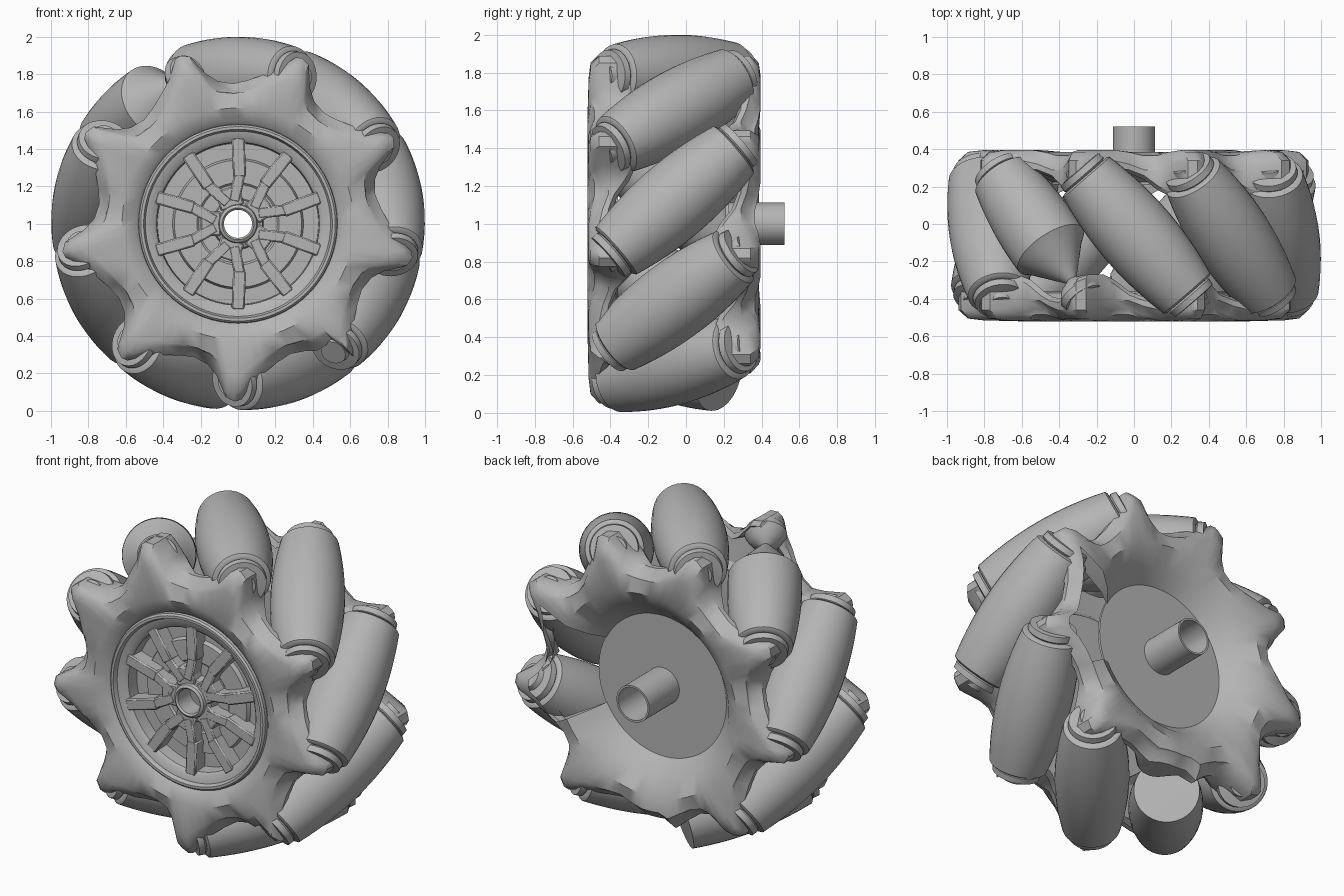
import bpy, bmesh, math
from mathutils import Vector, Matrix

if "Cube" in bpy.data.objects:
    bpy.data.objects.remove(bpy.data.objects["Cube"], do_unlink=True)

# One grey for the whole wheel
grey = bpy.data.materials.new("plain grey")
grey.use_nodes = True
grey.diffuse_color = (0.46, 0.46, 0.46, 1)
grey.node_tree.nodes["Principled BSDF"].inputs["Base Color"].default_value = (0.46, 0.46, 0.46, 1)

COUNT = 9
STEP = 360 / COUNT
FIRST = 89            # angle of the top roller
TILT = math.radians(41)
MID_Y = -0.06         # middle plane of the rollers
AXIS_R = 0.79         # distance of roller axes from the wheel axis


def on_wheel(r, deg, y):
    a = math.radians(deg)
    return Vector((r * math.cos(a), y, 1 + r * math.sin(a)))


def finish(bm, name, smooth=35):
    bmesh.ops.recalc_face_normals(bm, faces=bm.faces)
    mesh = bpy.data.meshes.new(name)
    bm.to_mesh(mesh)
    bm.free()
    mesh.materials.append(grey)
    obj = bpy.data.objects.new(name, mesh)
    bpy.context.collection.objects.link(obj)
    bpy.ops.object.select_all(action="DESELECT")
    obj.select_set(True)
    bpy.context.view_layer.objects.active = obj
    bpy.ops.object.shade_smooth_by_angle(angle=math.radians(smooth))
    return obj


def skin(bm, sections, closed=True, skip=lambda i, j: False):
    """Join a closed ring of cross-sections into a surface."""
    grid = [[bm.verts.new(p) for p in s] for s in sections]
    n, m = len(grid), len(grid[0])
    for i in range(n):
        for j in range(m if closed else m - 1):
            if not skip(i, j):
                a, b = grid[i], grid[(i + 1) % n]
                k = (j + 1) % m
                bm.faces.new((a[j], a[k], b[k], b[j]))


def wheel_lathe(name, profile, steps=72):
    bm = bmesh.new()
    skin(bm, [[on_wheel(r, 360 * i / steps, y) for r, y in profile] for i in range(steps)])
    return finish(bm, name)


# ---- Rollers -------------------------------------------------------------
def barrel(t):
    return 1 - math.hypot(AXIS_R, t * math.sin(TILT))


def roller(name, centre_deg, profile, steps=36):
    c = math.radians(centre_deg)
    out = Vector((math.cos(c), 0, math.sin(c)))
    along = Vector((math.sin(c), 0, -math.cos(c))) * math.sin(TILT) - Vector((0, math.cos(TILT), 0))
    side = along.cross(out)
    mid = on_wheel(AXIS_R, centre_deg, MID_Y)
    bm = bmesh.new()
    sections = []
    for i in range(steps):
        f = math.tau * i / steps
        d = out * math.cos(f) + side * math.sin(f)
        sections.append([mid + along * t + d * r for t, r in profile])
    skin(bm, sections, closed=False)
    bmesh.ops.remove_doubles(bm, verts=bm.verts, dist=0.0005)
    finish(bm, name)


END = 0.41
belly = [END * (i / 8 - 1) for i in range(17)]
collar = [(END + 0.01, 0.15), (0.42, 0.13), (0.43, 0.14), (0.465, 0.135), (0.47, 0.08), (0.5, 0.07), (0.5, 0)]
back_end = [(-t, r) for t, r in reversed(collar)]
whole = back_end + [(t, barrel(t)) for t in belly] + collar
# One roller is torn open near its front end, another is cut off at the back
torn = back_end + [(t, barrel(t)) for t in belly if t < 0.12]
torn += [(0.14, 0.17), (0.32, 0.03), (0.36, 0.09), (0.41, 0.12), (0.45, 0.11), (0.47, 0)]
cut_off = [(-0.31, 0)] + [(t, barrel(t)) for t in belly if t > -0.32] + collar
for k in range(COUNT):
    roller(f"roller_{k + 1}", FIRST + STEP * k, {1: torn, 4: cut_off}.get(k, whole))


# ---- Scalloped side plates -----------------------------------------------
# Edge over one tooth: degrees past the tip, radius, edge thickness, setback
TOOTH = [(0, 0.95, 0.21, 0), (3, 0.93, 0.23, 0), (7, 0.82, 0.23, 0.02), (11, 0.77, 0.2, 0.05),
         (17, 0.75, 0.14, 0.05), (23, 0.77, 0.11, 0.02), (29, 0.81, 0.1, 0), (34, 0.86, 0.13, 0),
         (38, 0.94, 0.18, 0)]


def side_plate(name, front):
    sections, angles = [], []
    chipped, chip_r = (6, 0.8) if front else (4, 0.76)
    neighbour = chipped + (1 if front else -1)
    for k in range(COUNT):
        for past, r, thick, back in TOOTH:
            if front:
                deg = FIRST - 20 + STEP * k - past
            else:
                deg = FIRST + 20 + STEP * k + past
            if (k == chipped and past < 10) or (k == neighbour and past > 30 and not front):
                r = chip_r       # broken tooth
            mid_r = 0.62 + (r - 0.62) * 0.6
            outer = [(mid_r, -0.515 + back * 0.6), (r - 0.05, -0.505 + back), (r, -0.46 + back),
                     (r, -0.52 + thick), (r - 0.03, -0.5 + thick), (mid_r, -0.42)]
            if front:
                loop = [(0.53, -0.47), (0.55, -0.49), (0.62, -0.52)] + outer + [(0.54, -0.4)]
            else:
                loop = [(0.43, -0.34), (0.51, -0.43), (0.62, -0.505)] + outer + [(0.52, -0.38)]
                loop = [(q, 2 * MID_Y - y) for q, y in loop]
            sections.append([on_wheel(q, deg, y) for q, y in loop])
            angles.append(deg)
    order = sorted(range(len(angles)), key=lambda i: angles[i])
    sections = [sections[i] for i in order]
    angles = [(angles[i] + 180) % 360 - 180 for i in order]

    # The back plate is open on one side, leaving only its outer edge
    def gap(i, j):
        return not front and -32 < angles[i] < 26 and j in (0, 1, 2, 8, 9)

    bm = bmesh.new()
    skin(bm, sections, skip=gap)
    finish(bm, name, 38)


side_plate("front_plate", True)
side_plate("back_plate", False)

# ---- Hub -----------------------------------------------------------------
wheel_lathe("front_rim", [(0.54, -0.4), (0.53, -0.49), (0.52, -0.5), (0.505, -0.5), (0.495, -0.475),
                          (0.45, -0.465), (0.435, -0.45), (0.43, -0.37), (0.5, -0.37)])
wheel_lathe("spoke_backing", [(0.075, -0.36), (0.075, -0.39), (0.21, -0.39), (0.22, -0.4), (0.34, -0.4),
                              (0.35, -0.375), (0.5, -0.375), (0.5, -0.36)])
wheel_lathe("hub_collar", [(0.075, -0.36), (0.075, -0.48), (0.085, -0.49), (0.1, -0.48),
                           (0.105, -0.46), (0.13, -0.45), (0.14, -0.36)])
wheel_lathe("back_disc", [(0.075, 0.225), (0.075, 0.21), (0.44, 0.21), (0.44, 0.225)])
wheel_lathe("axle_sleeve", [(0.112, 0.22), (0.112, 0.52), (0.1, 0.52), (0.1, 0.22)])


def bar(bm, start, stop, width, height=0.1):
    a, b = on_wheel(*start, -0.42), on_wheel(*stop, -0.42)
    d = (b - a).normalized()
    y = Vector((0, 1, 0))
    frame = Matrix((d, y, d.cross(y))).transposed().to_4x4()
    size = Matrix.Diagonal(((b - a).length, height, width, 1))
    bmesh.ops.create_cube(bm, size=1, matrix=Matrix.Translation((a + b) / 2) @ frame @ size)


# Five forked spokes
bm = bmesh.new()
for k in range(5):
    mid = 36 + 72 * k
    bar(bm, (0.09, mid), (0.2, mid), 0.13, 0.09)
    for s in (-1, 1):
        bar(bm, (0.12, mid + 8 * s), (0.27, mid + 20 * s), 0.06, 0.095)
        bar(bm, (0.25, mid + 20 * s), (0.46, mid + 18 * s), 0.07)
spokes = finish(bm, "spokes")
bevel = spokes.modifiers.new("soft edges", "BEVEL")
bevel.width = 0.008
bevel.segments = 1
